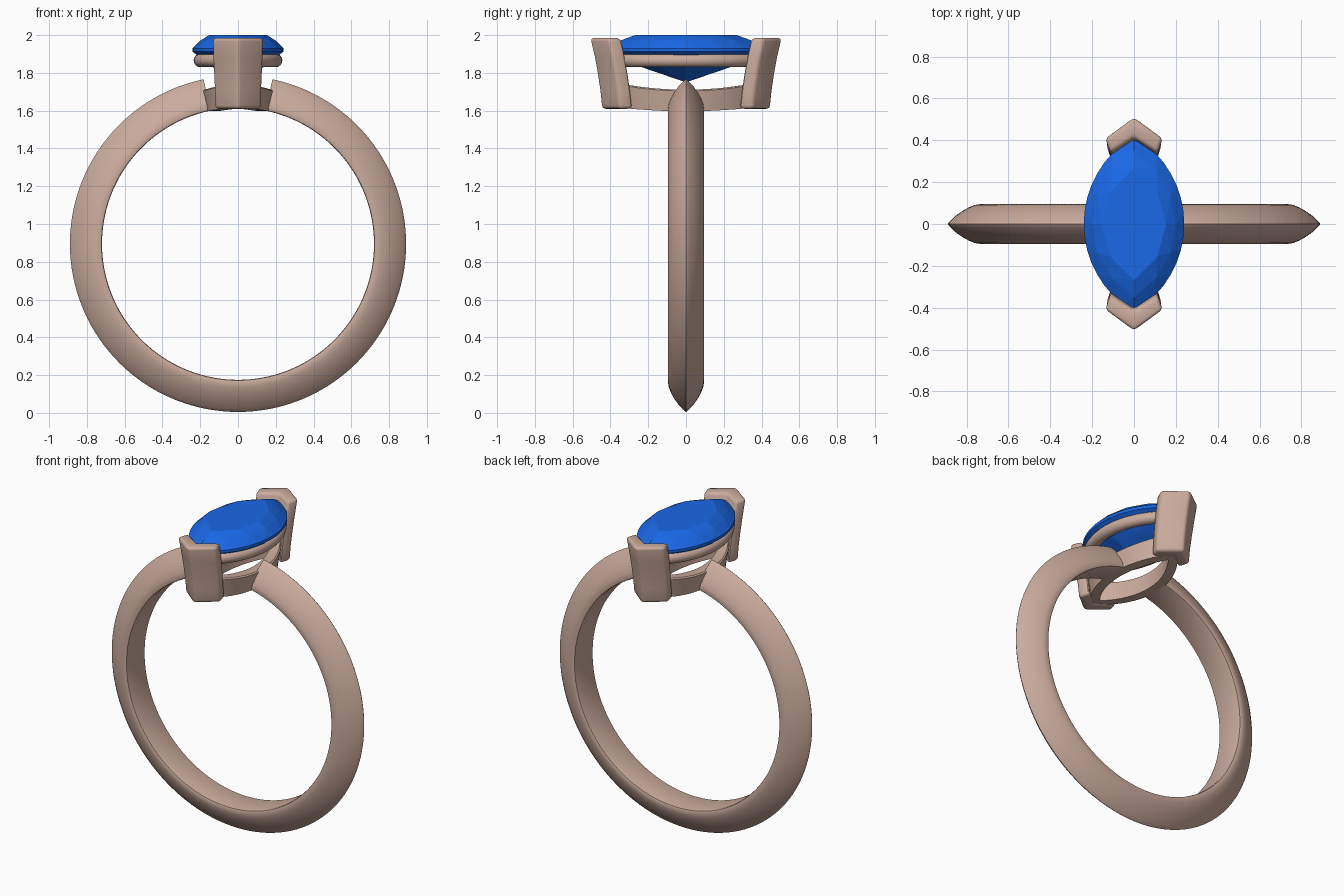
import bpy, bmesh, math

if "Cube" in bpy.data.objects:
    bpy.data.objects.remove(bpy.data.objects["Cube"])

def material(name, color):
    m = bpy.data.materials.new(name)
    m.diffuse_color = (*color, 1)
    m.use_nodes = True
    m.node_tree.nodes["Principled BSDF"].inputs["Base Color"].default_value = m.diffuse_color
    return m

METAL = material("rose_metal", (0.60, 0.41, 0.34))
BLUE = material("blue_stone", (0.01, 0.14, 0.80))

def finish(name, bm, mat, smooth=True):
    bmesh.ops.recalc_face_normals(bm, faces=bm.faces[:])
    me = bpy.data.meshes.new(name)
    bm.to_mesh(me)
    bm.free()
    me.materials.append(mat)
    ob = bpy.data.objects.new(name, me)
    bpy.context.collection.objects.link(ob)
    if smooth:
        bpy.ops.object.select_all(action='DESELECT')
        ob.select_set(True)
        bpy.context.view_layer.objects.active = ob
        bpy.ops.object.shade_smooth_by_angle(angle=math.radians(35))
    return ob

def loft(rings, loop=False):
    """Skin closed cross-sections; cap the ends unless the path loops."""
    bm = bmesh.new()
    vs = [[bm.verts.new(p) for p in r] for r in rings]
    n = len(rings[0])
    for i in range(len(vs) if loop else len(vs) - 1):
        a, b = vs[i], vs[(i + 1) % len(vs)]
        for j in range(n):
            k = (j + 1) % n
            bm.faces.new((a[j], a[k], b[k], b[j]))
    if not loop:
        bm.faces.new(vs[0])
        bm.faces.new(vs[-1])
    bmesh.ops.recalc_face_normals(bm, faces=bm.faces[:])
    return bm

def marquise(a, b, n):
    """2n points on a pointed oval made of two arcs."""
    R = (a * a + b * b) / (2 * a)
    phi = math.asin(min(1, b / R))
    arc = [-phi + 2 * phi * i / n for i in range(n)]
    right = [(R * math.cos(t) - (R - a), R * math.sin(t)) for t in arc]
    return right + [(-x, -y) for x, y in right]

# Knife-edge band, open at the top where the setting sits
CZ = 0.895
half = [(0.72, 0.082), (0.723, 0.091), (0.735, 0.095), (0.76, 0.091), (0.79, 0.079),
        (0.82, 0.062), (0.85, 0.041), (0.875, 0.018), (0.888, 0.004)]
profile = half + [(0.89, 0)] + [(r, -y) for r, y in reversed(half)]
rings = []
for i in range(129):
    t = math.radians(11.8 + (360 - 23.6) * i / 128)
    rings.append([(r * math.sin(t), y, CZ + r * math.cos(t)) for r, y in profile])
finish("band", loft(rings), METAL)

# Lower rail: flat-sided pointed oval, dipping in the middle to follow the finger
section = [(0.0, 1.617), (0.018, 1.738), (0.010, 1.745), (-0.050, 1.745), (-0.060, 1.617)]
outlines = [(marquise(0.168 + o, 0.385 + o * 1.3, 32), z) for o, z in section]
rings = []
for i in range(64):
    ring = []
    for pts, z in outlines:
        x, y = pts[i]
        dip = (0.02 if z < 1.7 else 0.034) * max(0, 1 - (y / 0.36) ** 2)
        ring.append((x, y, z - dip))
    rings.append(ring)
finish("lower_rail", loft(rings, True), METAL)

# Upper rail: round wire under the stone
outlines = []
for k in range(16):
    t = 2 * math.pi * k / 16
    o = 0.036 * math.cos(t)
    outlines.append((marquise(0.199 + o, 0.375 + o * 1.3, 32), 1.866 + 0.036 * math.sin(t)))
finish("upper_rail", loft([[(*pts[i], z) for pts, z in outlines] for i in range(64)], True), METAL)

# V-shaped prongs at both points of the stone
plan = [(0, 0.512), (0.137, 0.412), (0.112, 0.342), (0, 0.415), (-0.112, 0.342), (-0.137, 0.412)]
levels = [(1.61, -0.062, 0.90), (1.70, -0.053, 0.92), (1.79, -0.040, 0.95),
          (1.88, -0.024, 0.98), (1.985, 0.0, 1.0)]
for side, label in ((-1, "front"), (1, "back")):
    bm = loft([[(x * s, side * (y + dy), z) for x, y in plan] for z, dy, s in levels])
    edges = [e for e in bm.edges if e.calc_face_angle(0) > math.radians(30)]
    bmesh.ops.bevel(bm, geom=edges, offset=0.018, segments=3, profile=0.5,
                    affect='EDGES', clamp_overlap=True)
    finish(label + "_prong", bm, METAL)

# Faceted marquise stone: convex hull of table, crown, girdle, pavilion and culet
A, B = 0.24, 0.42
bm = bmesh.new()
for scale, z, n in ((0.64, 2.0, 4), (0.83, 1.971, 6), (1.0, 1.93, 16),
                    (1.0, 1.912, 16), (0.55, 1.829, 4)):
    for x, y in marquise(A * scale, B * scale, n):
        bm.verts.new((x, y, z))
bm.verts.new((0, 0, 1.75))
res = bmesh.ops.convex_hull(bm, input=bm.verts[:])
loose = [v for v in bm.verts if not v.link_faces]
bmesh.ops.delete(bm, geom=loose, context='VERTS')
finish("stone", bm, BLUE, smooth=False)
